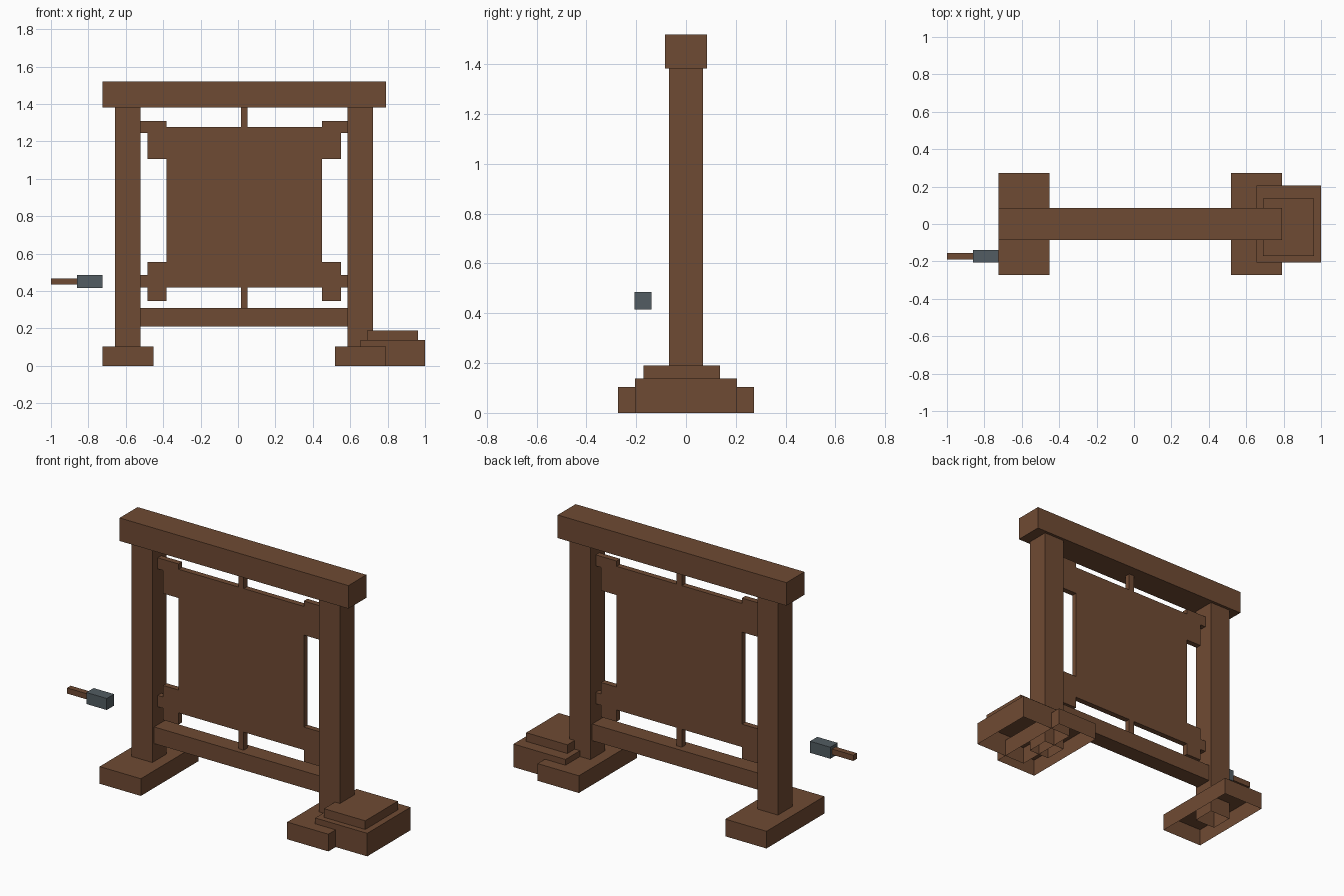
import bpy, bmesh

if "Cube" in bpy.data.objects:
    bpy.data.objects.remove(bpy.data.objects["Cube"])

CX = 0.033  # centre line of the frame


def material(name, rgb):
    m = bpy.data.materials.new(name)
    m.diffuse_color = (*rgb, 1)
    m.use_nodes = True
    m.node_tree.nodes["Principled BSDF"].inputs["Base Color"].default_value = m.diffuse_color
    return m


wood = material("dark_wood", (0.159, 0.069, 0.033))
iron = material("grey_iron", (0.085, 0.108, 0.122))


def box(name, x, y, z, mat=wood, open_bottom=False):
    """Axis-aligned box from (min, max) pairs, optionally without a bottom face."""
    bm = bmesh.new()
    bmesh.ops.create_cube(bm, size=1)
    for v in bm.verts:
        v.co = [r[0] if c < 0 else r[1] for c, r in zip(v.co, (x, y, z))]
    if open_bottom:
        bm.normal_update()
        bmesh.ops.delete(bm, geom=[f for f in bm.faces if f.normal.z < -0.5],
                         context='FACES_ONLY')
    me = bpy.data.meshes.new(name)
    bm.to_mesh(me)
    bm.free()
    me.materials.append(mat)
    ob = bpy.data.objects.new(name, me)
    bpy.context.collection.objects.link(ob)
    return ob


def pair(name, inner, outer, y, z, open_bottom=False):
    """Left and right copies, given distances from the centre line."""
    box("left_" + name, (CX - outer, CX - inner), y, z, open_bottom=open_bottom)
    box("right_" + name, (CX + inner, CX + outer), y, z, open_bottom=open_bottom)


def sym(w):
    return (-w, w)


# Frame: hollow feet, posts, top beam and lower rail
pair("foot", 0.485, 0.758, sym(0.274), (0, 0.103), True)
pair("post", 0.553, 0.69, sym(0.068), (0, 1.382), True)
box("top_beam", (CX - 0.758, CX + 0.758), sym(0.085), (1.382, 1.52))
box("lower_rail", (CX - 0.553, CX + 0.553), sym(0.051), (0.21, 0.31))

# Hanging panel with corner tabs and the pegs that tie it to the posts
T = sym(0.017)
box("panel", (CX - 0.415, CX + 0.415), T, (0.418, 1.278))
pair("upper_tab", 0.415, 0.518, T, (1.106, 1.278))
pair("lower_tab", 0.415, 0.518, T, (0.348, 0.555))
pair("upper_peg", 0.415, 0.553, T, (1.244, 1.31))
pair("lower_peg", 0.415, 0.553, T, (0.418, 0.486))
box("upper_rod", (CX - 0.017, CX + 0.017), T, (1.278, 1.382))
box("lower_rod", (CX - 0.017, CX + 0.017), T, (0.31, 0.418))

# Stepped block beside the right foot
box("block_base", (0.655, 1.0), sym(0.205), (0, 0.138), open_bottom=True)
box("block_top", (0.69, 0.963), (-0.171, 0.137), (0.138, 0.19), open_bottom=True)

# Small mallet
box("mallet_head", (-0.86, -0.725), (-0.207, -0.138), (0.416, 0.485), iron)
box("mallet_handle", (-1.0, -0.86), (-0.189, -0.155), (0.434, 0.468))
